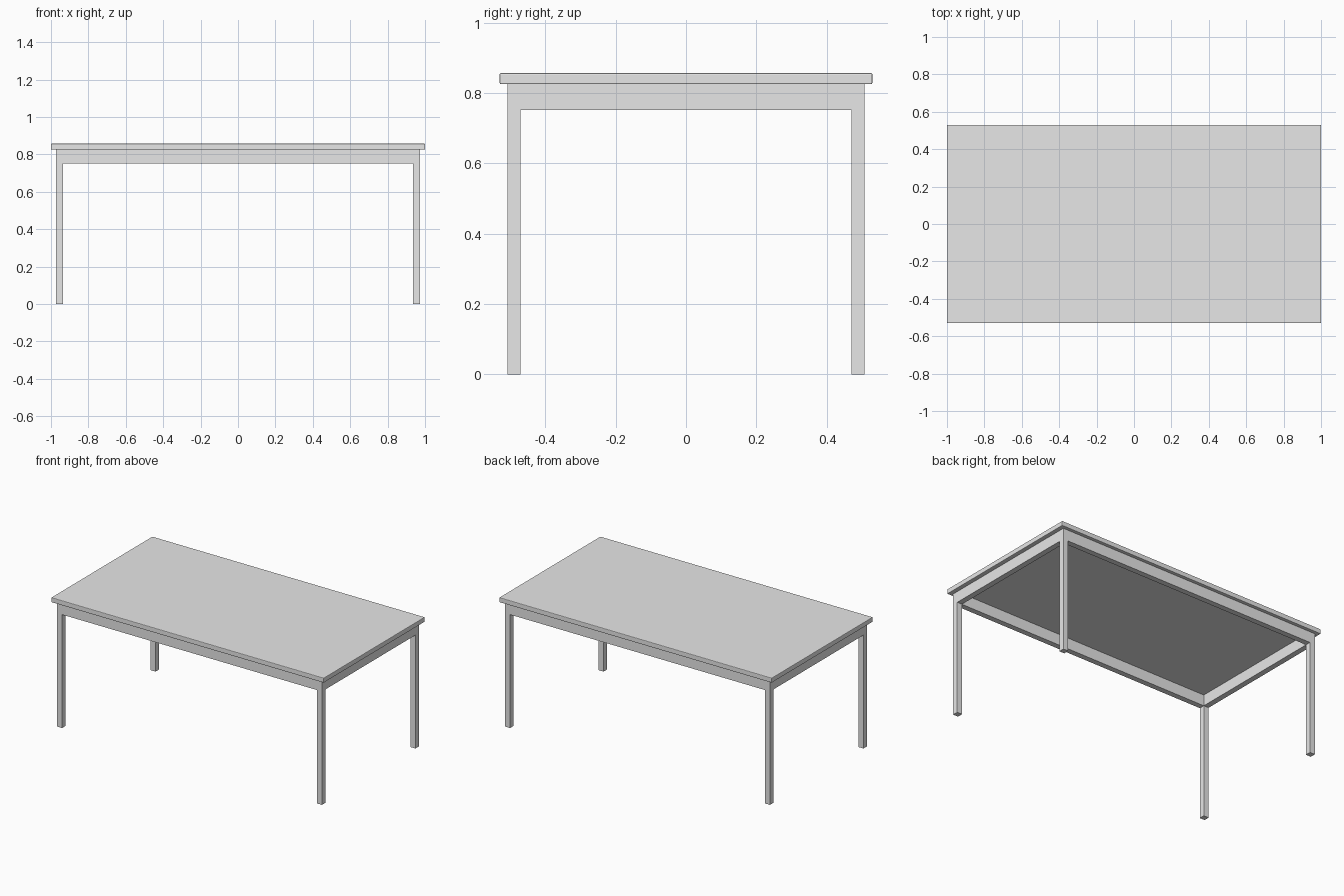
import bpy
import bmesh

cube = bpy.data.objects.get("Cube")
if cube:
    bpy.data.objects.remove(cube, do_unlink=True)

# Single plain grey finish
grey = bpy.data.materials.new("light_grey")
grey.use_nodes = True
colour = (0.8, 0.8, 0.8, 1)
grey.diffuse_color = colour
grey.node_tree.nodes["Principled BSDF"].inputs["Base Color"].default_value = colour

TOP, SLAB_BOTTOM, APRON_BOTTOM = 0.857, 0.825, 0.752
HALF_X, HALF_Y = 0.972, 0.508   # outer faces of the frame
LEG = 0.037                     # leg and rail thickness


def add_object(name, bm):
    bmesh.ops.recalc_face_normals(bm, faces=bm.faces)
    mesh = bpy.data.meshes.new(name)
    bm.to_mesh(mesh)
    bm.free()
    mesh.materials.append(grey)
    obj = bpy.data.objects.new(name, mesh)
    bpy.context.collection.objects.link(obj)
    return obj


# Table top with slightly eased edges
bm = bmesh.new()
bmesh.ops.create_cube(bm, size=1)
for v in bm.verts:
    v.co.x *= 2
    v.co.y *= 1.06
    v.co.z = TOP if v.co.z > 0 else SLAB_BOTTOM
table_top = add_object("table_top", bm)
bevel = table_top.modifiers.new("eased_edges", "BEVEL")
bevel.width = 0.004
bevel.segments = 2

# Base: a plan grid of rails, with the corner cells drawn down into legs
bm = bmesh.new()
xs = (-HALF_X, LEG - HALF_X, HALF_X - LEG, HALF_X)
ys = (-HALF_Y, LEG - HALF_Y, HALF_Y - LEG, HALF_Y)
grid = [[bm.verts.new((x, y, SLAB_BOTTOM)) for y in ys] for x in xs]
corners, cells = [], []
for i in range(3):
    for j in range(3):
        if i == 1 and j == 1:
            continue
        face = bm.faces.new((grid[i][j], grid[i + 1][j],
                             grid[i + 1][j + 1], grid[i][j + 1]))
        cells.append(face)


def draw_down(faces, z, keep):
    result = bmesh.ops.extrude_face_region(bm, geom=faces, use_keep_orig=keep)
    for v in result["geom"]:
        if isinstance(v, bmesh.types.BMVert):
            v.co.z = z
    return [f for f in result["geom"] if isinstance(f, bmesh.types.BMFace)]


bottom = draw_down(cells, APRON_BOTTOM, True)
corners = [f for f in bottom
           if abs(f.calc_center_median().x) > HALF_X - LEG
           and abs(f.calc_center_median().y) > HALF_Y - LEG]
for face in corners:
    draw_down([face], 0, False)

# Merge flush faces so legs and rails read as one frame
bmesh.ops.dissolve_limit(bm, angle_limit=0.01, verts=bm.verts, edges=bm.edges)
add_object("leg_and_apron_frame", bm)
